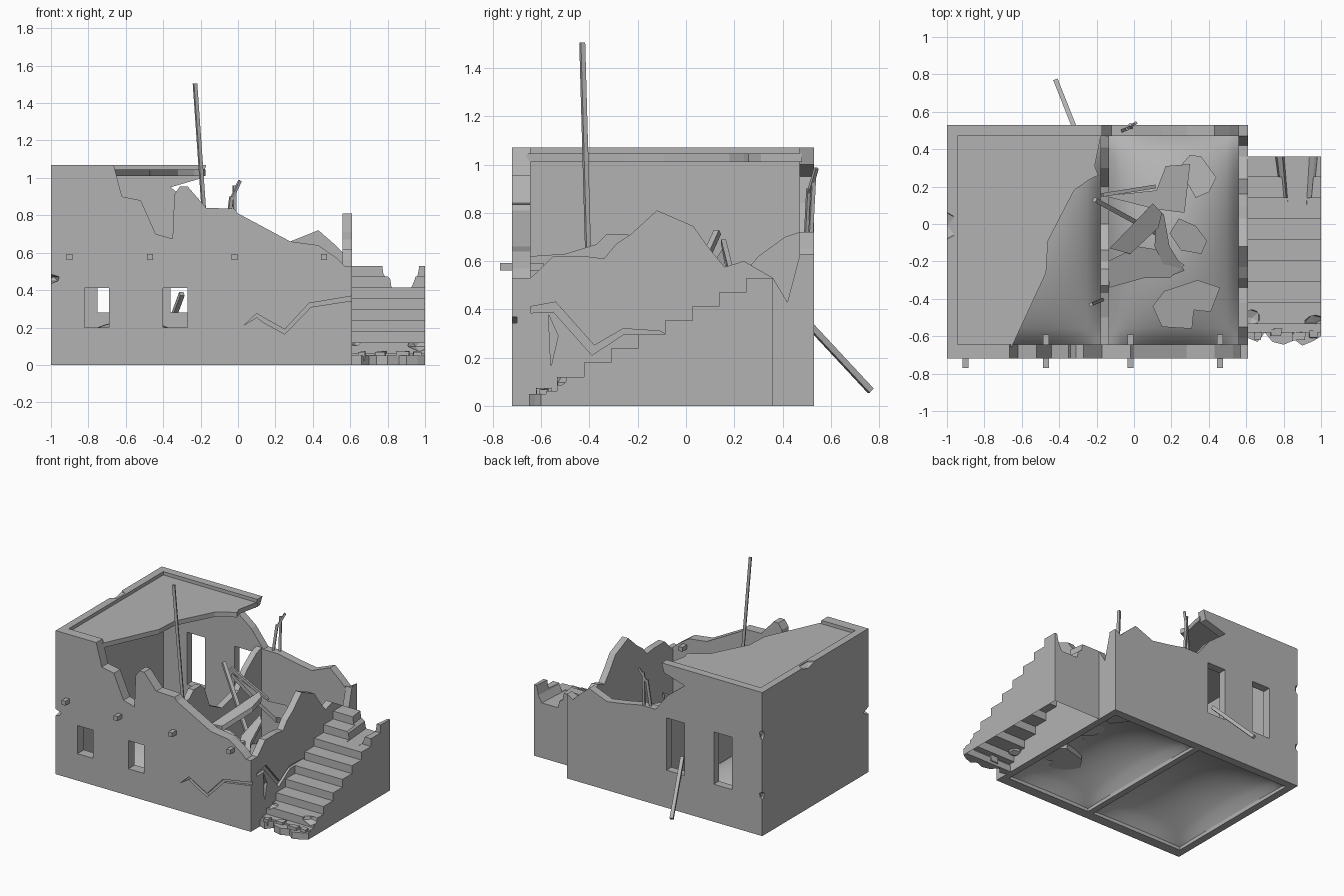
import bpy, bmesh, math, random
from mathutils import Vector

if "Cube" in bpy.data.objects:
    bpy.data.objects.remove(bpy.data.objects["Cube"])
random.seed(4)
stone = bpy.data.materials.new("stone")
stone.diffuse_color = (.45, .45, .45, 1)
stone.use_nodes = True
stone.node_tree.nodes["Principled BSDF"].inputs["Base Color"].default_value = stone.diffuse_color


def finish(name, bm):
    bmesh.ops.recalc_face_normals(bm, faces=bm.faces)
    me = bpy.data.meshes.new(name)
    bm.to_mesh(me)
    bm.free()
    me.materials.append(stone)
    ob = bpy.data.objects.new(name, me)
    bpy.context.collection.objects.link(ob)
    return ob


def prism(name, pts, axis, a, b):
    """Extrude a 2D outline along an axis from a to b."""
    place = {'x': lambda p, t: (t, p[0], p[1]),
             'y': lambda p, t: (p[0], t, p[1]),
             'z': lambda p, t: (p[0], p[1], t)}[axis]
    bm = bmesh.new()
    lo = [bm.verts.new(place(p, a)) for p in pts]
    hi = [bm.verts.new(place(p, b)) for p in pts]
    bm.faces.new(lo)
    bm.faces.new(hi[::-1])
    for i in range(len(pts)):
        j = (i + 1) % len(pts)
        bm.faces.new((lo[i], lo[j], hi[j], hi[i]))
    return finish(name, bm)


def rect(u0, u1, v0, v1):
    return [(u0, v0), (u1, v0), (u1, v1), (u0, v1)]


def cut(ob, cutter):
    m = ob.modifiers.new("cut", 'BOOLEAN')
    m.object, m.solver = cutter, 'EXACT'
    bpy.context.view_layer.objects.active = ob
    bpy.ops.object.modifier_apply(modifier=m.name)
    bpy.data.objects.remove(cutter)


def beam(name, p, q, w):
    p, q = Vector(p), Vector(q)
    bm = bmesh.new()
    bmesh.ops.create_cube(bm, size=1)
    bmesh.ops.scale(bm, vec=(w, w, (q - p).length), verts=bm.verts)
    ob = finish(name, bm)
    ob.location = (p + q) / 2
    ob.rotation_euler = (q - p).to_track_quat('Z', 'Y').to_euler()
    return ob


def slab(name, pts, heights, t):
    """Broken plate: outline in plan with a tilted plane z = h + ax + by."""
    h, ax, by = heights
    ob = prism(name, pts, 'z', 0, t)
    for v in ob.data.vertices:
        v.co.z += h + ax * v.co.x + by * v.co.y
    return ob


def chip(ob, loc, size):
    bm = bmesh.new()
    bmesh.ops.create_icosphere(bm, subdivisions=1, radius=1)
    bmesh.ops.scale(bm, vec=size, verts=bm.verts)
    bmesh.ops.translate(bm, vec=loc, verts=bm.verts)
    cut(ob, finish("chip", bm))


# Broken outer walls
front = prism("front_wall", [
    (-1, 0), (.61, 0), (.61, .53), (.57, .53), (.53, .57), (.43, .64), (.28, .66), (0, .81),
    (-.02, .835), (-.17, .84), (-.27, .955), (-.31, .955), (-.34, .91), (-.35, .675),
    (-.44, .70), (-.52, .88), (-.62, .90), (-.665, 1.07), (-1, 1.07)], 'y', -.72, -.645)
back = prism("back_wall", [
    (-1, 0), (.61, 0), (.61, .63), (.56, .60), (.51, .65), (.43, .72), (.28, .66), (.15, .68),
    (0, .71), (-.12, .71), (-.22, .84), (-.31, .91), (-.36, .95), (-.19, 1.0),
    (-.17, 1.07), (-1, 1.07)], 'y', .47, .53)
left = prism("left_wall", rect(-.645, .47, 0, 1.07), 'x', -1, -.945)
right = prism("right_wall", [
    (-.645, 0), (.47, 0), (.47, .62), (.42, .43), (.36, .53), (.24, .60), (.16, .575), (.09, .66),
    (.03, .745), (-.12, .81), (-.23, .71), (-.29, .67), (-.34, .61), (-.42, .62),
    (-.55, .62), (-.61, .56), (-.645, .53)], 'x', .56, .61)
prism("partition_wall", [
    (-.645, 0), (.47, 0), (.47, .72), (.41, .70), (.30, .62), (.2, .5), (0, .45), (-.14, .52),
    (-.2, .67), (-.24, .71), (-.33, .71), (-.37, .67), (-.5, .63), (-.645, .62)], 'x', -.18, -.135)

# Window openings
for x in (-.82, -.40):
    cut(front, prism("hole", rect(x, x + .13, .20, .41), 'y', -.8, -.6))
for x in (-.75, -.36):
    cut(back, prism("hole", rect(x, x + .15, .28, .67), 'y', .4, .6))

# Cracks and chips
cut(front, prism("crack", [(.03, .21), (.10, .255), (.14, .225), (.25, .165), (.39, .31), (.62, .345),
                           (.62, .37), (.38, .33), (.25, .19), (.15, .245), (.10, .275)],
                 'y', -.73, -.70))
cut(right, prism("crack", [(-.65, .385), (-.55, .39), (-.39, .21), (-.26, .295), (-.08, .295),
                           (-.11, .31), (-.26, .32), (-.38, .25), (-.54, .43), (-.65, .41)],
                 'x', .59, .63))
cut(right, prism("crack", [(-.57, .38), (-.56, .16), (-.53, .29)], 'x', .59, .63))
chip(front, (-1, -.72, .46), (.05, .06, .025))
chip(back, (-1, .53, .75), (.025, .025, .04))
chip(back, (-1, .53, .30), (.025, .025, .03))
chip(left, (-1, -.01, 1.08), (.055, .09, .035))

# Remaining roof
prism("roof_slab", [(-.96, -.66), (-.655, -.66), (-.47, -.26), (-.46, -.09), (-.32, .18),
                    (-.235, .24), (-.19, .26), (-.21, .31), (-.175, .48), (-.96, .48)],
      'z', 1.01, 1.045)

# Rubble-covered floors, one smooth sheet per room
for name, x0, x1 in (("left_room_floor", -.95, -.175), ("right_room_floor", -.14, .565)):
    bm = bmesh.new()
    bmesh.ops.create_grid(bm, x_segments=20, y_segments=24, size=.5)
    for v in bm.verts:
        c = math.cos(v.co.x * math.pi) * math.cos(v.co.y * math.pi)
        v.co.z = .02 + .22 * max(c, 0) ** .6
        v.co.x = (x0 + x1) / 2 + v.co.x * (x1 - x0)
        v.co.y = -.0875 + v.co.y * 1.125
    for f in bm.faces:
        f.smooth = True
    floor = finish(name, bm)
    if floor.data.polygons[0].normal.z < 0:
        floor.data.flip_normals()

# Outside stairs, open underneath, with a broken top and ragged foot
steps, run, rise = 8, .112, .0585
pts = [(.36, 0), (.36, .53)]
for i in range(steps):
    y, z = .25 - i * run, .53 - i * rise
    pts += [(y, z), (y, z - rise)]
pts += [(-.58, .53 - steps * rise), (-.58, 0)]
stairs = prism("stairs", pts, 'x', .61, 1)
gap = prism("gap", [(.745, .56), (.76, .48), (.79, .46), (.80, .41), (.94, .41), (.97, .46), (.99, .56)],
            'y', .10, .4)
for v in gap.data.vertices:
    if v.co.y < .2:
        v.co.x = .88 + (v.co.x - .88) * .7
cut(stairs, gap)
chip(stairs, (.97, -.53, .12), (.07, .05, .05))
chip(stairs, (.63, -.5, .12), (.05, .05, .03))
bm = bmesh.new()
bm.from_mesh(stairs.data)
bmesh.ops.delete(bm, geom=[f for f in bm.faces if f.calc_center_median().z < 1e-4], context='FACES')
bm.to_mesh(stairs.data)
bm.free()
prism("stair_foot", [(.61, -.57), (1, -.57), (1, -.60), (.96, -.625), (.9, -.65), (.86, -.62), (.80, -.645),
                     (.74, -.63), (.70, -.58), (.66, -.63), (.61, -.61)], 'z', 0, .05)
for x, y, r in ((.66, -.60, .03), (.76, -.58, .045), (.88, -.60, .05), (.96, -.59, .035)):
    bm = bmesh.new()
    bmesh.ops.create_cube(bm, size=1.4)
    for v in bm.verts:
        v.co *= random.uniform(.8, 1.1)
        v.co = Vector((x + v.co.x * r, y + v.co.y * .03, .045 + v.co.z * .04))
    finish("stair_rubble", bm)

# Beam ends through the front wall
for x in (-.90, -.47, -.02, .46):
    prism("beam_end", rect(x - .016, x + .016, .56, .592), 'y', -.77, -.59)

# Loose timber
beam("tall_pole", (-.23, -.43, 1.505), (-.16, -.402, .5), .019)
beam("back_pole", (-.30, .47, .38), (-.417, .765, .063), .025)
beam("bent_rod", (-.06, .50, .70), (-.035, .51, .9), .018)
beam("bent_rod", (-.037, .51, .88), (.01, .54, .985), .015)
beam("bent_rod", (-.015, .515, .68), (-.02, .53, .96), .016)
beam("fallen_beam", (-.21, .13, .72), (.12, -.05, .32), .025)
beam("fallen_beam", (-.17, .155, .68), (.11, .20, .50), .02)

# Fallen roof pieces
slab("fallen_slab", [(-.16, .15), (.12, .18), (.17, .31), (.30, .32), (.27, .06), (.11, .08)],
     (.58, -.5, -.3), .035)
slab("fallen_slab", [(-.13, -.13), (.10, .11), (.15, .06), (.13, -.02), (-.02, -.16)],
     (.46, .35, .55), .04)
slab("fallen_slab", [(.12, .09), (.16, .05), (.19, -.12), (.27, -.25), (.19, -.28), (.11, -.12)],
     (.40, -.3, .4), .035)
slab("fallen_slab", [(-.13, -.34), (-.14, -.20), (.02, -.12), (.15, -.14), (.27, -.22), (.19, -.29), (.05, -.29)],
     (.36, -.35, .2), .04)
for p, h in (([(.24, .30), (.30, .37), (.36, .36), (.44, .25), (.40, .17), (.33, .14)], (.22, -.1, -.15)),
             ([(.19, -.05), (.24, .03), (.33, -.01), (.39, -.09), (.36, -.16), (.25, -.14)], (.30, -.25, .1)),
             ([(.10, -.44), (.16, -.36), (.34, -.30), (.46, -.34), (.41, -.47), (.32, -.46), (.31, -.56), (.15, -.55)],
              (.24, -.1, .15))):
    slab("rubble_chunk", p, h, .06)
